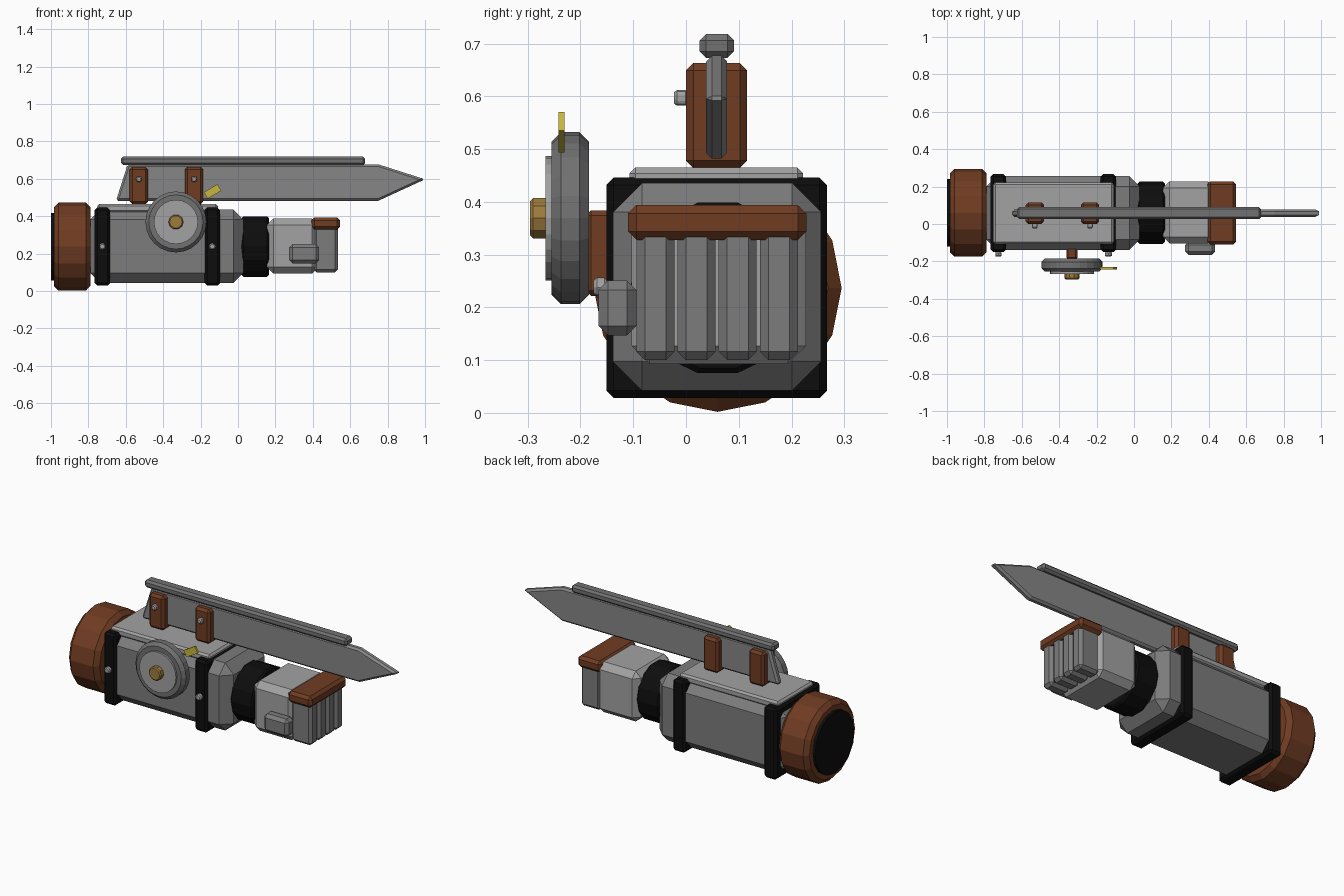
import bpy, bmesh, math
from mathutils import Matrix, Vector

if "Cube" in bpy.data.objects:
    bpy.data.objects.remove(bpy.data.objects["Cube"])


def material(name, rgb):
    m = bpy.data.materials.new(name)
    m.diffuse_color = (*rgb, 1)
    m.use_nodes = True
    m.node_tree.nodes["Principled BSDF"].inputs["Base Color"].default_value = m.diffuse_color
    return m


STEEL = material("mid grey steel", (0.20, 0.20, 0.20))
LIGHT = material("light grey steel", (0.36, 0.36, 0.36))
BLADE = material("blade grey", (0.24, 0.24, 0.24))
DARK = material("dark grey steel", (0.165, 0.165, 0.165))
BLACK = material("black rubber", (0.004, 0.004, 0.004))
BROWN = material("brown leather", (0.16, 0.045, 0.016))
BRASS = material("brass", (0.34, 0.20, 0.045))
YELLOW = material("yellow paint", (0.58, 0.46, 0.045))


def finish(name, bm, mat, bevel=0.0, angle=30):
    """Chamfer the sharp edges and make the object."""
    bmesh.ops.recalc_face_normals(bm, faces=bm.faces)
    if bevel:
        sharp = [e for e in bm.edges
                 if e.calc_face_angle(0) > math.radians(angle)]
        bmesh.ops.bevel(bm, geom=sharp, offset=bevel, segments=1,
                        affect='EDGES', clamp_overlap=True)
    me = bpy.data.meshes.new(name)
    bm.to_mesh(me)
    bm.free()
    me.materials.append(mat)
    ob = bpy.data.objects.new(name, me)
    bpy.context.collection.objects.link(ob)
    return ob


def box(name, x, y, z, mat, bevel=0.0):
    """Chamfered box from (min, max) ranges."""
    bm = bmesh.new()
    bmesh.ops.create_cube(bm, size=1)
    for v in bm.verts:
        v.co = Vector([(r[0] + r[1]) / 2 + c * (r[1] - r[0])
                       for r, c in zip((x, y, z), v.co)])
    return finish(name, bm, mat, bevel)


def disc(name, axis, span, centre, radius, sides, mat, bevel=0.0):
    """Cylinder along x or y; centre holds the other two coordinates."""
    bm = bmesh.new()
    a, b = [], []
    for i in range(sides):
        t = 2 * math.pi * i / sides
        p = centre[0] + radius * math.cos(t)
        q = centre[1] + radius * math.sin(t)
        for ring, s in ((a, span[0]), (b, span[1])):
            ring.append(bm.verts.new((s, p, q) if axis == 'x' else (p, s, q)))
    bm.faces.new(a)
    bm.faces.new(b)
    for i in range(sides):
        j = (i + 1) % sides
        bm.faces.new((a[i], a[j], b[j], b[i]))
    return finish(name, bm, mat, bevel, 45)


CORE = (0.06, 0.237)

# Forearm housing with its straps and top plate
box("forearm_housing", (-0.79, 0.03), (-0.138, 0.256), (0.042, 0.436), STEEL, 0.055)
for i, x in enumerate((-0.725, -0.137)):
    box(f"strap_{i}", (x - 0.041, x + 0.041), (-0.151, 0.267), (0.028, 0.446), BLACK, 0.014)
    disc(f"strap_screw_{i}", 'y', (-0.175, -0.148), (x, 0.238), 0.019, 8, LIGHT, 0.006)
box("top_plate", (-0.752, -0.108), (-0.107, 0.222), (0.42, 0.465), LIGHT, 0.011)

# Rear elbow cap
disc("elbow_cap", 'x', (-0.985, -0.788), CORE, 0.235, 16, BROWN, 0.025)
disc("elbow_end_disc", 'x', (-1.0, -0.975), CORE, 0.18, 16, BLACK)

# Wrist and fist
disc("wrist", 'x', (0.02, 0.165), CORE, 0.166, 14, BLACK, 0.01)
box("palm", (0.155, 0.43), (-0.103, 0.227), (0.093, 0.387), LIGHT, 0.034)
for i in range(4):
    y = -0.058 + 0.078 * i
    box(f"finger_{i}", (0.405, 0.535), (y - 0.036, y + 0.036), (0.1, 0.35), STEEL, 0.016)
box("knuckle_guard", (0.393, 0.546), (-0.11, 0.228), (0.328, 0.394), BROWN, 0.016)
box("thumb", (0.274, 0.434), (-0.166, -0.094), (0.147, 0.251), STEEL, 0.018)

# Side dial
DIAL = (-0.332, 0.369)
box("dial_post", (-0.362, -0.302), (-0.19, -0.12), (0.222, 0.384), BROWN, 0.01)
disc("dial_rim", 'y', (-0.255, -0.184), DIAL, 0.163, 24, DARK, 0.018)
disc("dial_face", 'y', (-0.266, -0.25), DIAL, 0.118, 24, LIGHT)
disc("dial_hub", 'y', (-0.296, -0.26), DIAL, 0.04, 10, BRASS, 0.006)

# Tilted dial pointer
pointer = box("dial_pointer", (-0.042, 0.042), (-0.006, 0.006), (-0.02, 0.02), YELLOW)
pointer.data.transform(Matrix.Translation((-0.136, -0.236, 0.532))
                       @ Matrix.Rotation(math.radians(-30), 4, 'Y'))

# Blade with its spine and mounting brackets
bm = bmesh.new()
outline = [(-0.652, 0.482), (0.75, 0.482), (1.0, 0.597), (0.75, 0.677), (-0.59, 0.677)]
near = [bm.verts.new((x, 0.038, z)) for x, z in outline]
far = [bm.verts.new((x, 0.078, z)) for x, z in outline]
bm.faces.new(near)
bm.faces.new(far)
for i in range(5):
    j = (i + 1) % 5
    bm.faces.new((near[i], near[j], far[j], far[i]))
finish("blade", bm, BLADE, 0.011)
box("blade_spine", (-0.626, 0.68), (0.026, 0.091), (0.673, 0.718), DARK, 0.012)
for i, x in enumerate((-0.53, -0.235)):
    box(f"blade_bracket_{i}", (x - 0.049, x + 0.049), (0.0, 0.116), (0.464, 0.663), BROWN, 0.014)
    disc(f"bracket_screw_{i}", 'y', (-0.023, 0.005), (x, 0.597), 0.017, 8, LIGHT, 0.006)
